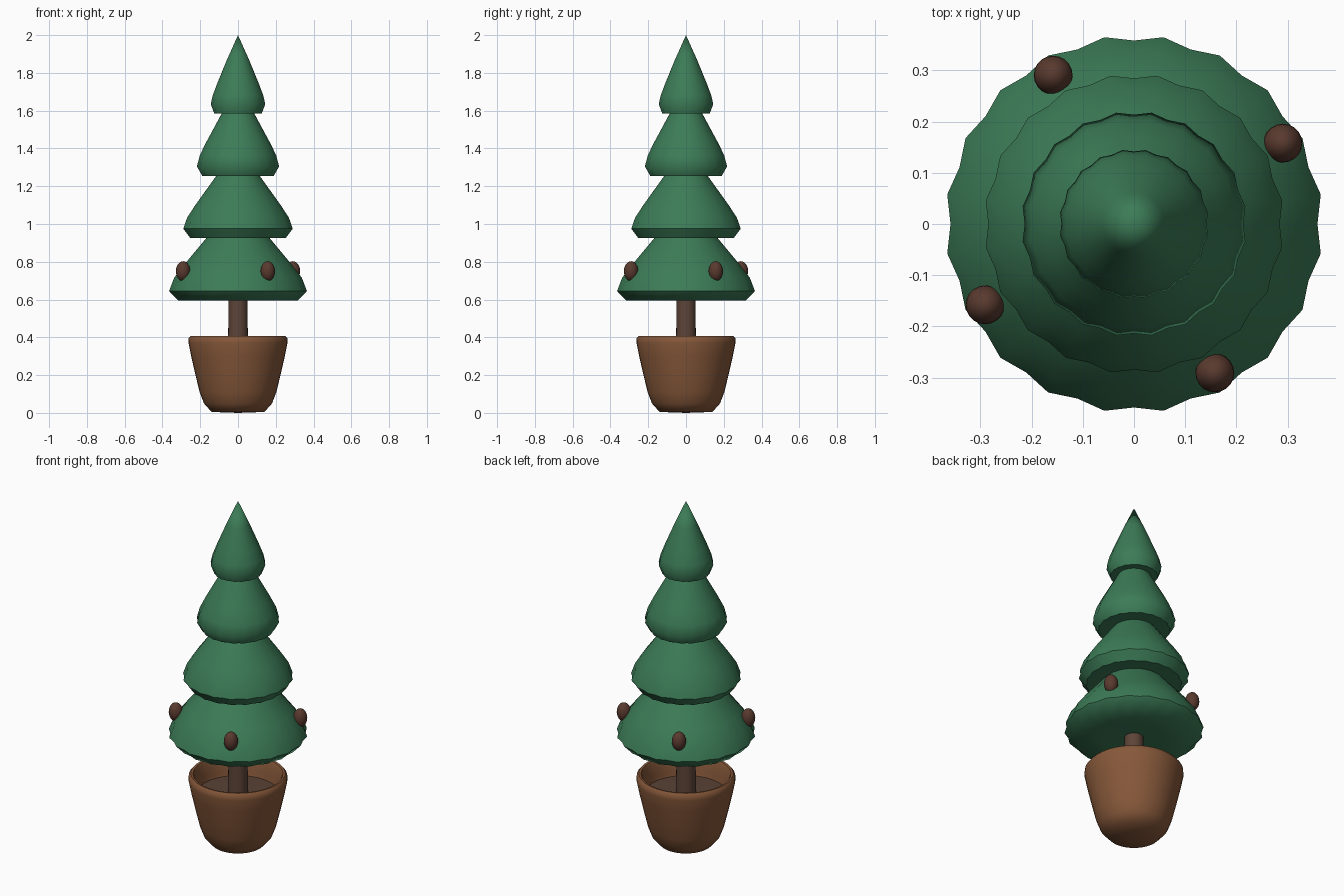
import bpy, bmesh, math

if "Cube" in bpy.data.objects:
    bpy.data.objects.remove(bpy.data.objects["Cube"])


def material(name, rgb):
    m = bpy.data.materials.new(name)
    m.diffuse_color = (*rgb, 1)
    m.use_nodes = True
    m.node_tree.nodes["Principled BSDF"].inputs["Base Color"].default_value = m.diffuse_color
    return m


GREEN = material("foliage", (0.045, 0.2, 0.095))
CLAY = material("clay", (0.24, 0.098, 0.042))
BARK = material("bark", (0.11, 0.058, 0.04))
SOIL = material("soil", (0.1, 0.055, 0.035))
CONE = material("cone", (0.1, 0.042, 0.028))


def lathe(name, profile, mat, segs, angle=35):
    """Spin (radius, z, scallop) points around z; a radius of 0 makes a pole."""
    bm = bmesh.new()
    rings = []
    for r, z, a in profile:
        if r == 0:
            rings.append([bm.verts.new((0, 0, z))] * segs)
            continue
        ring = []
        for i in range(segs):
            t = math.tau * i / segs
            k = r * (1 - a * math.cos(segs / 2 * t))
            ring.append(bm.verts.new((k * math.cos(t), k * math.sin(t), z)))
        rings.append(ring)
    for lo, hi in zip(rings, rings[1:]):
        for i in range(segs):
            j = (i + 1) % segs
            bm.faces.new(list(dict.fromkeys((lo[i], lo[j], hi[j], hi[i]))))
    bmesh.ops.recalc_face_normals(bm, faces=bm.faces)
    me = bpy.data.meshes.new(name)
    bm.to_mesh(me)
    bm.free()
    ob = bpy.data.objects.new(name, me)
    bpy.context.collection.objects.link(ob)
    me.materials.append(mat)
    bpy.ops.object.select_all(action="DESELECT")
    ob.select_set(True)
    bpy.context.view_layer.objects.active = ob
    bpy.ops.object.shade_smooth_by_angle(angle=math.radians(angle))
    return ob


# Pot with rounded rim, open at the top
pot = [(0, 0), (0.14, 0.005), (0.18, 0.05), (0.203, 0.11), (0.225, 0.2), (0.248, 0.3),
       (0.262, 0.37), (0.261, 0.395), (0.25, 0.408), (0.238, 0.406), (0.23, 0.39),
       (0.222, 0.33), (0.21, 0.27), (0, 0.27)]
lathe("pot", [(r, z, 0) for r, z in pot], CLAY, 40, 50)

# Soil and trunk
lathe("soil", [(0, 0.275, 0), (0.213, 0.275, 0), (0.216, 0.295, 0), (0, 0.3, 0)], SOIL, 40)
lathe("trunk", [(0, 0.28, 0), (0.053, 0.28, 0), (0.05, 0.65, 0), (0, 0.65, 0)], BARK, 24)

# Foliage tiers: base height, widest radius, tip height
tiers = [(0.59, 0.364, 1.11), (0.92, 0.289, 1.40), (1.25, 0.217, 1.73), (1.58, 0.144, 2.0)]
for n, (z, r, tip) in enumerate(tiers, 1):
    h = tip - z
    lathe(f"foliage_tier_{n}", [
        (0, z + 0.01, 0), (0.45 * r, z + 0.005, 0.01), (0.87 * r, z + 0.005, 0.015),
        (r, z + 0.055, 0.015), (0.93 * r, z + 0.24 * h, 0.012),
        (0.78 * r, z + 0.38 * h, 0.008), (0.42 * r, z + 0.68 * h, 0.003),
        (0, tip, 0)], GREEN, 40, 50)

# Hanging cones around the lowest tier
for n in range(4):
    t = math.radians(28.5 + 90 * n)
    bpy.ops.mesh.primitive_uv_sphere_add(
        segments=20, ring_count=12, radius=1,
        location=(0.331 * math.cos(t), 0.331 * math.sin(t), 0.75))
    ob = bpy.context.object
    ob.name = f"hanging_cone_{n + 1}"
    ob.scale = (0.038, 0.038, 0.053)
    ob.data.materials.append(CONE)
    bpy.ops.object.shade_smooth()
